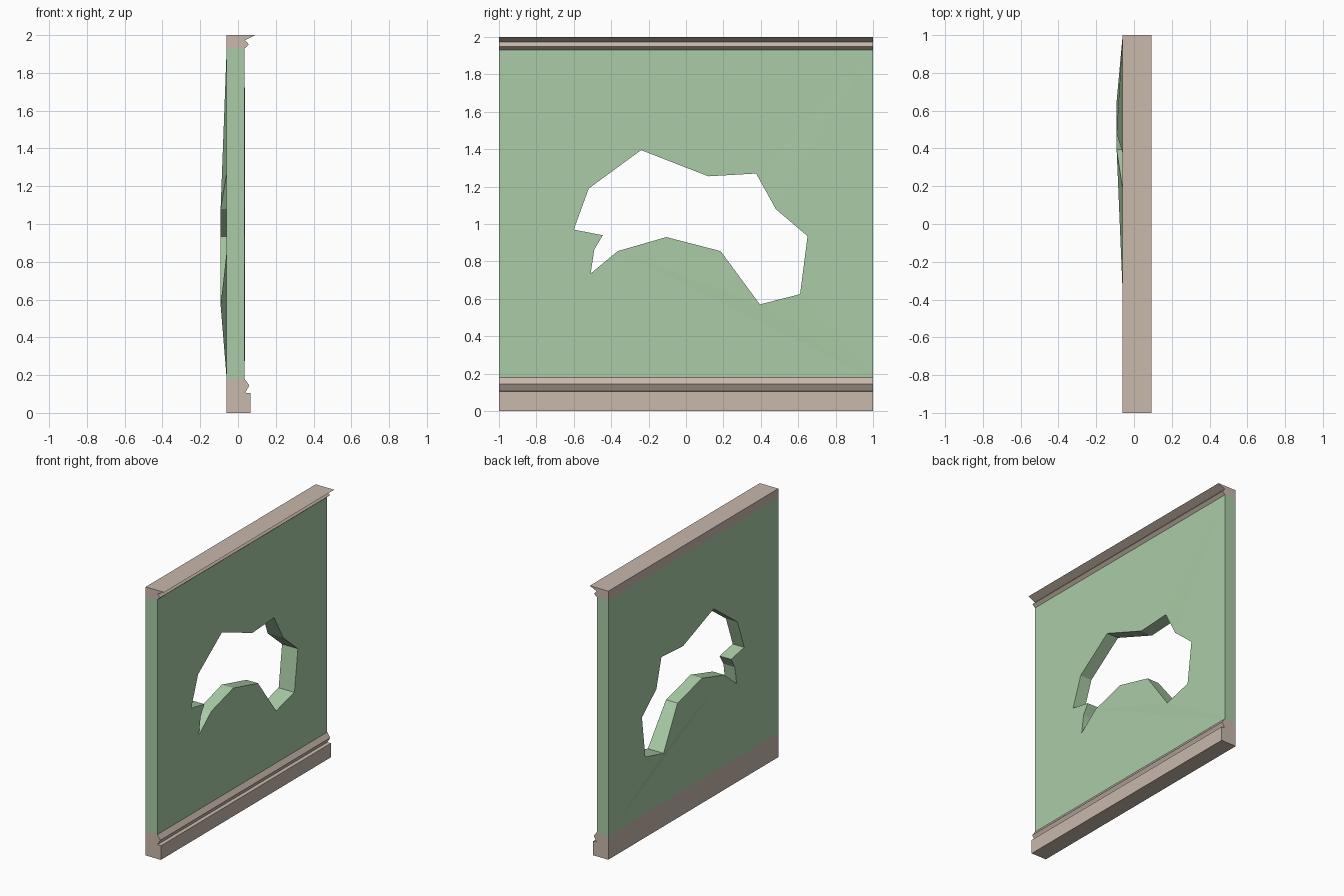
import bpy, bmesh

if "Cube" in bpy.data.objects:
    bpy.data.objects.remove(bpy.data.objects["Cube"])

BACK, FRONT = -0.06, 0.035


def material(name, rgb):
    m = bpy.data.materials.new(name)
    m.diffuse_color = (*rgb, 1)
    m.use_nodes = True
    m.node_tree.nodes["Principled BSDF"].inputs["Base Color"].default_value = m.diffuse_color
    return m


def finish(bm, name, mat):
    bmesh.ops.recalc_face_normals(bm, faces=bm.faces)
    me = bpy.data.meshes.new(name)
    bm.to_mesh(me)
    bm.free()
    me.materials.append(mat)
    ob = bpy.data.objects.new(name, me)
    bpy.context.collection.objects.link(ob)
    return ob


def trim(name, profile, mat):
    """Extrude an x-z profile along y."""
    bm = bmesh.new()
    ends = [[bm.verts.new((x, y, z)) for x, z in profile] for y in (-1, 1)]
    for e in ends:
        bm.faces.new(e)
    n = len(profile)
    for i in range(n):
        j = (i + 1) % n
        # the edge touching the panel stays open
        if {profile[i], profile[j]} in ({(BACK, 0.18), (FRONT, 0.18)},
                                        {(BACK, 1.93), (FRONT, 1.93)}):
            continue
        bm.faces.new((ends[0][i], ends[0][j], ends[1][j], ends[1][i]))
    finish(bm, name, mat)


green = material("green_plaster", (0.40, 0.60, 0.38))
wood = material("beige_trim", (0.58, 0.48, 0.41))

# Skirting and cornice
trim("skirting", [(BACK, 0), (0.065, 0), (0.065, 0.105), (0.038, 0.107),
                  (0.06, 0.145), (FRONT, 0.18), (BACK, 0.18)], wood)
trim("cornice", [(BACK, 1.93), (FRONT, 1.93), (0.058, 1.95), (0.037, 1.973),
                 (0.092, 2), (BACK, 2)], wood)

# Wall panel with a broken hole: outline in y-z, then the four panel corners
hole = [(-0.24, 1.395), (0.12, 1.255), (0.375, 1.27), (0.48, 1.08),
        (0.65, 0.935), (0.61, 0.625), (0.395, 0.57), (0.185, 0.855),
        (-0.105, 0.93), (-0.365, 0.855), (-0.51, 0.735), (-0.49, 0.865),
        (-0.445, 0.94), (-0.6, 0.97), (-0.52, 1.19)]
corners = [(-1, 1.93), (1, 1.93), (1, 0.18), (-1, 0.18)]
fans = {15: (13, 14, 0, 16), 16: (0, 1, 2, 3, 4, 17),
        17: (4, 5, 6, 9, 10, 18), 18: (10, 13, 15),
        9: (8, 7, 6), 13: (10, 11, 12)}
bulged = (3, 4, 5, 6)  # rim points pushed out at the back

bm = bmesh.new()
front, back = [], []
for i, (y, z) in enumerate(hole + corners):
    front.append(bm.verts.new((FRONT + (0.003 if i in bulged else 0), y, z)))
    back.append(bm.verts.new((-0.092 if i in bulged else BACK, y, z)))
for side in (front, back):
    for c, chain in fans.items():
        for a, b in zip(chain, chain[1:]):
            bm.faces.new((side[c], side[a], side[b]))
# Hole rim and the two panel ends
rim = [(i, (i + 1) % 15) for i in range(15)] + [(16, 17), (18, 15)]
for a, b in rim:
    bm.faces.new((front[a], front[b], back[b], back[a]))
finish(bm, "wall_panel", green)
